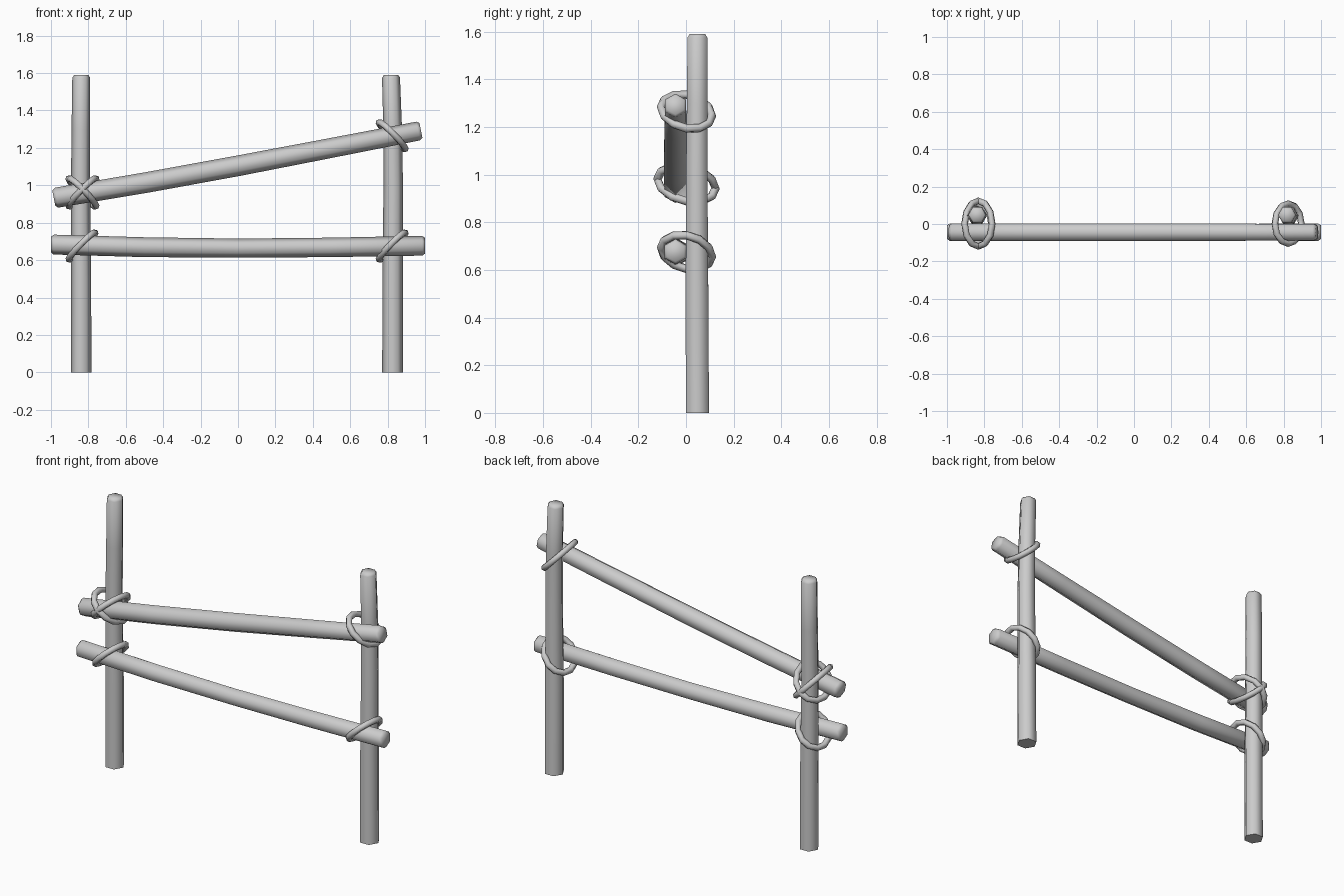
import bpy, bmesh, math
from mathutils import Vector

if "Cube" in bpy.data.objects:
    bpy.data.objects.remove(bpy.data.objects["Cube"])


def finish(bm, name, angle):
    bmesh.ops.recalc_face_normals(bm, faces=bm.faces[:])
    mesh = bpy.data.meshes.new(name)
    bm.to_mesh(mesh)
    bm.free()
    ob = bpy.data.objects.new(name, mesh)
    bpy.context.collection.objects.link(ob)
    bpy.ops.object.select_all(action='DESELECT')
    ob.select_set(True)
    bpy.context.view_layer.objects.active = ob
    bpy.ops.object.shade_smooth_by_angle(angle=math.radians(angle))
    return ob


def skin(bm, rings, closed):
    n = len(rings[0])
    pairs = list(zip(rings, rings[1:]))
    if closed:
        pairs.append((rings[-1], rings[0]))
    else:
        bm.faces.new(rings[0])
        bm.faces.new(rings[-1])
    for a, b in pairs:
        for i in range(n):
            j = (i + 1) % n
            bm.faces.new((a[i], a[j], b[j], b[i]))


def pole(name, stations):
    """Hexagonal pole swept through (x, y, z, radius) stations."""
    bm = bmesh.new()
    pts = [Vector(s[:3]) for s in stations]
    rings = []
    for i, s in enumerate(stations):
        t = (pts[min(i + 1, len(pts) - 1)] - pts[max(i - 1, 0)]).normalized()
        u = Vector((t.z, 0, -t.x)).normalized()
        v = t.cross(u)
        rings.append([bm.verts.new(pts[i] + s[3] * (u * math.cos(a) + v * math.sin(a)))
                      for a in (k * math.pi / 3 for k in range(6))])
    skin(bm, rings, False)
    return finish(bm, name, 62)


def lashing(name, x, z, side, a=0.1, b=0.107, r=0.018, segs=12, sides=6):
    """Rope loop slanted 45 degrees across a joint, its back edge slightly lower."""
    bm = bmesh.new()
    e1 = Vector((side, 0, 1)).normalized()
    e2 = Vector((0, 1, -0.16))
    normal = e1.cross(e2).normalized()
    c = Vector((x, 0.002, z))
    rings = []
    for i in range(segs):
        t = 2 * math.pi * i / segs
        out = e1 * math.cos(t) + e2 * math.sin(t)
        p = c + e1 * a * math.cos(t) + e2 * b * math.sin(t)
        out.normalize()
        rings.append([bm.verts.new(p + r * (out * math.cos(k) + normal * math.sin(k)))
                      for k in (2 * math.pi * j / sides for j in range(sides))])
    skin(bm, rings, True)
    return finish(bm, name, 80)


# Upright posts, slightly bent, chamfered at the top
pole("left_post", [(-.839, .048, 0, .055), (-.839, .047, .5, .054), (-.842, .045, 1.0, .051),
                   (-.84, .048, 1.3, .05), (-.838, .048, 1.575, .048), (-.838, .048, 1.59, .038)])
pole("right_post", [(.827, .048, 0, .056), (.827, .046, .5, .055), (.83, .045, 1.0, .052),
                    (.827, .047, 1.3, .05), (.818, .048, 1.575, .048), (.818, .048, 1.59, .038)])

# Sagging horizontal rail
pole("lower_rail", [(-1, -.044, .683, .042), (-.985, -.044, .683, .053), (-.5, -.044, .669, .053),
                    (0, -.044, .664, .051), (.5, -.044, .668, .052), (.985, -.044, .677, .053),
                    (1, -.044, .677, .042)])

# Slanted rail
pole("upper_rail", [(-.985, -.044, .931, .042), (-.97, -.044, .934, .054), (-.5, -.044, 1.013, .055),
                    (0, -.044, 1.104, .055), (.5, -.044, 1.2, .053), (.963, -.044, 1.29, .051),
                    (.978, -.044, 1.293, .041)])

# Rope lashings at the joints
lashing("lashing_lower_left", -.834, .675, 1)
lashing("lashing_lower_right", .824, .675, 1)
lashing("lashing_upper_right", .824, 1.265, -1)
lashing("lashing_upper_left_a", -.832, .962, 1, a=.104, b=.122)
lashing("lashing_upper_left_b", -.832, .962, -1, a=.104, b=.122)
